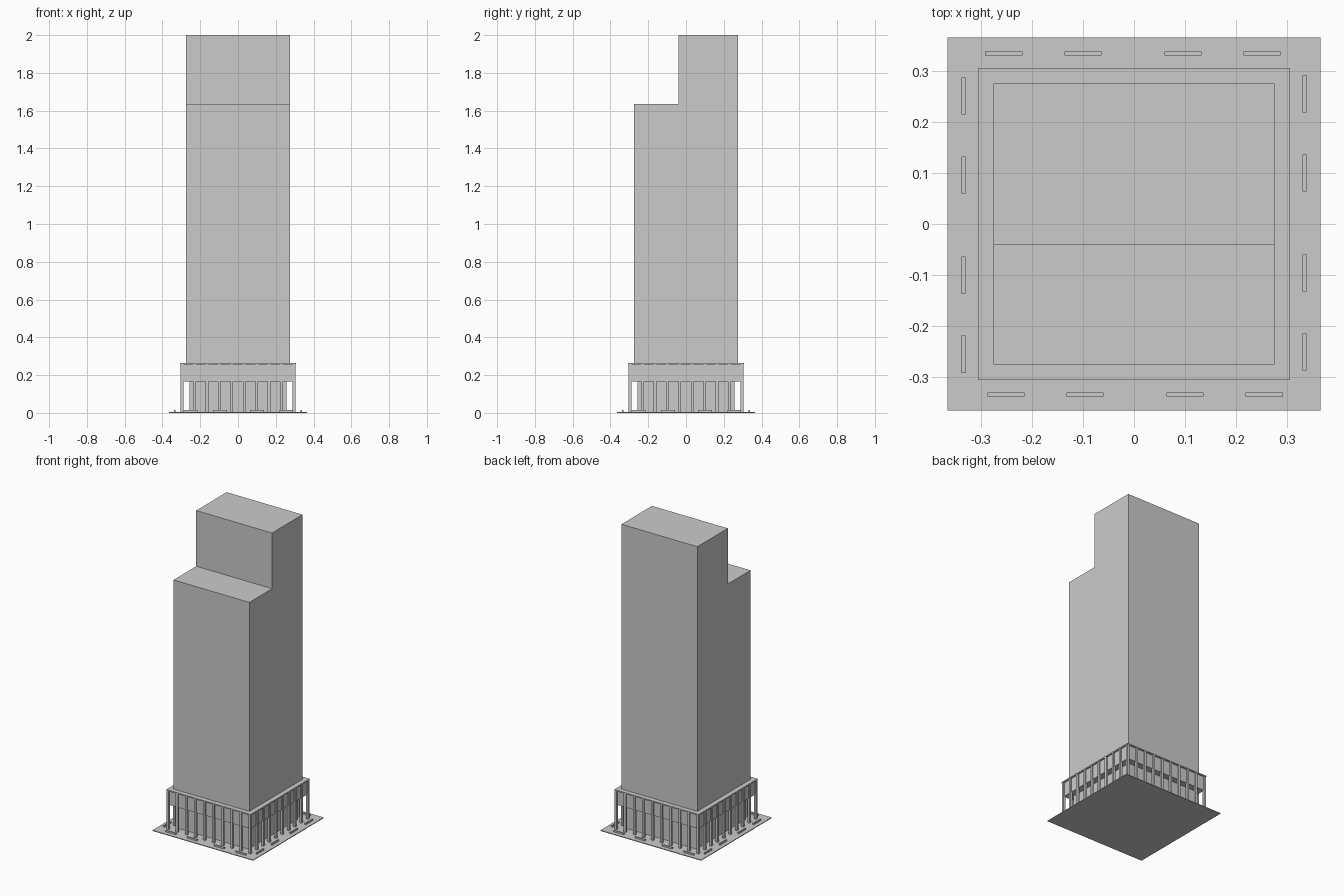
import bpy, bmesh
from mathutils import Matrix, Vector
from math import pi

if "Cube" in bpy.data.objects:
    bpy.data.objects.remove(bpy.data.objects["Cube"])


def mesh_object(name, bm):
    bmesh.ops.recalc_face_normals(bm, faces=bm.faces)
    me = bpy.data.meshes.new(name)
    bm.to_mesh(me)
    bm.free()
    ob = bpy.data.objects.new(name, me)
    bpy.context.collection.objects.link(ob)
    return ob


def add_box(bm, lo, hi, turn=0):
    lo, hi = Vector(lo), Vector(hi)
    size = Matrix.Diagonal((*(hi - lo), 1))
    bmesh.ops.create_cube(bm, size=1, matrix=Matrix.Rotation(turn * pi / 2, 4, 'Z')
                          @ Matrix.Translation((lo + hi) / 2) @ size)


def square_slab(name, half, z0, z1):
    bm = bmesh.new()
    add_box(bm, (-half, -half, z0), (half, half, z1))
    return mesh_object(name, bm)


# Plaza, recessed lobby and podium
square_slab("plaza", 0.365, 0, 0.005)
square_slab("lobby", 0.256, 0.005, 0.165)
square_slab("podium_fascia", 0.297, 0.165, 0.257)
square_slab("podium_cornice", 0.306, 0.257, 0.265)

# Stepped tower: side profile extruded across x
bm = bmesh.new()
profile = [(-0.275, 0.265), (0.275, 0.265), (0.275, 2.0),
           (-0.04, 2.0), (-0.04, 1.635), (-0.275, 1.635)]
face = bm.faces.new([bm.verts.new((-0.275, y, z)) for y, z in profile])
ext = bmesh.ops.extrude_face_region(bm, geom=[face])
bmesh.ops.translate(bm, vec=(0.55, 0, 0),
                    verts=[v for v in ext["geom"] if isinstance(v, bmesh.types.BMVert)])
mesh_object("tower", bm)

# Colonnade: ten columns per side, corners shared
bm = bmesh.new()
edge, half = 0.297, 0.0075
for side in range(4):
    for i in range(9):
        x = -edge + i * 2 * edge / 9
        add_box(bm, (x - half, -edge - half, 0.005), (x + half, -edge + half, 0.257), side)
mesh_object("columns", bm)

# Low plaza benches, four per side
bm = bmesh.new()
for side in range(4):
    for x in (-0.251, -0.096, 0.1, 0.255):
        add_box(bm, (x - 0.0365, -0.3385, 0.005), (x + 0.0365, -0.3305, 0.015), side)
mesh_object("benches", bm)
